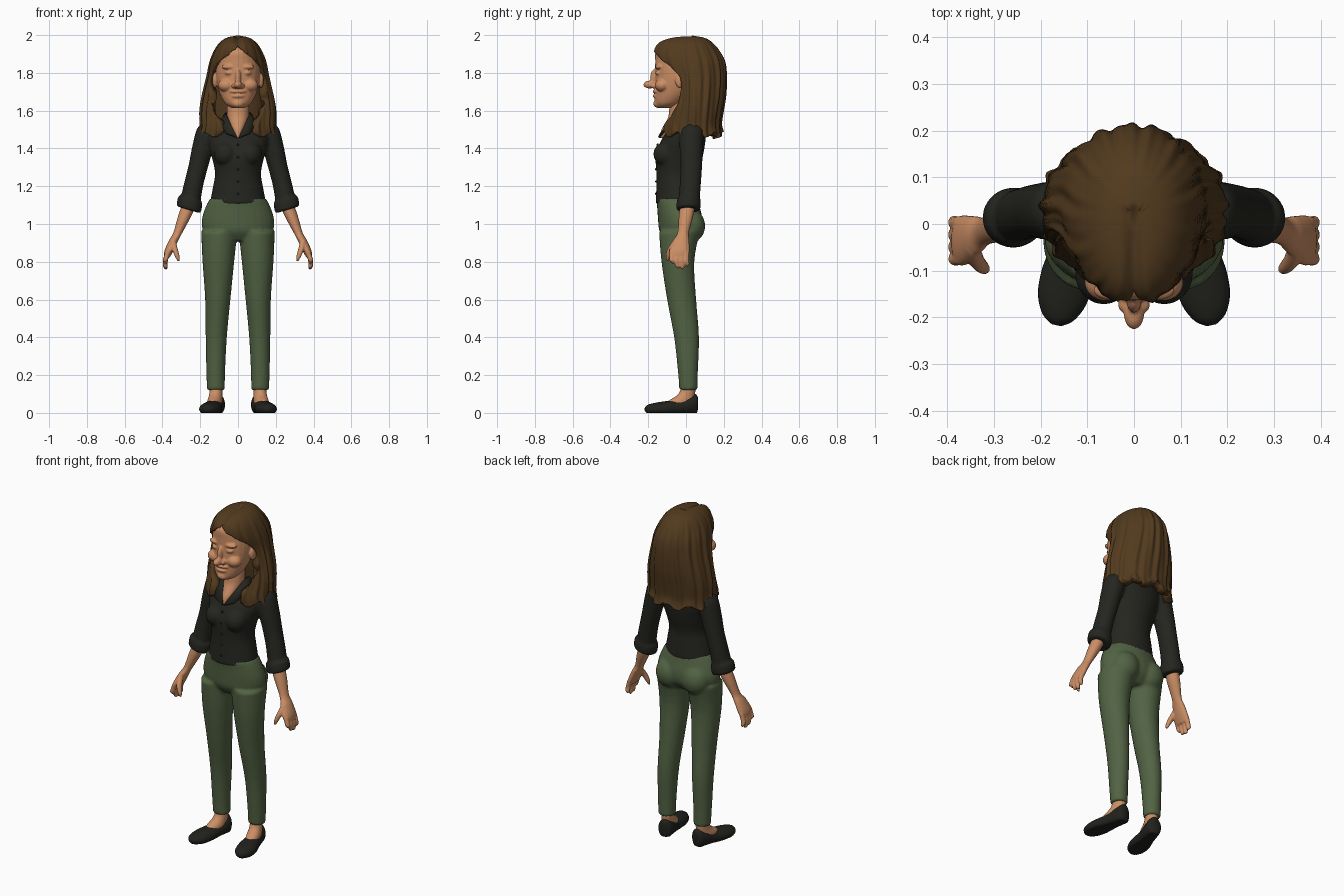
import bpy, bmesh, math
from mathutils import Matrix, Vector


def material(name, rgb):
    m = bpy.data.materials.new(name)
    m.diffuse_color = (*rgb, 1)
    return m


SKIN = material("skin", (.60, .27, .13))
HAIR = material("brown_hair", (.085, .043, .013))
GREEN = material("green_cloth", (.085, .125, .057))
BLACK = material("black_cloth", (.018, .019, .014))
SHOE = material("black_leather", (.015, .016, .012))


def spline(rows, steps):
    """Catmull-Rom interpolation through rows of equal length."""
    out = []
    for i in range(len(rows) - 1):
        a, b, c, d = (rows[max(i - 1, 0)], rows[i], rows[i + 1],
                      rows[min(i + 2, len(rows) - 1)])
        for k in range(steps):
            t = k / steps
            out.append([.5 * (2 * q + (r - p) * t + (2 * p - 5 * q + 4 * r - s) * t * t
                              + (3 * q - p - 3 * r + s) * t ** 3)
                        for p, q, r, s in zip(a, b, c, d)])
    return out + [list(rows[-1])]


def loft(bm, rings, side=1, tilt=0, n=28, steps=4):
    """Closed loft through rings (cx, cy, z, rx, ry)."""
    loops = []
    for cx, cy, z, rx, ry in spline(rings, steps):
        loops.append([bm.verts.new((side * (cx + rx * math.cos(a)), cy + ry * math.sin(a),
                                    z + tilt * rx * math.cos(a)))
                      for a in (2 * math.pi * k / n for k in range(n))])
    for p, q in zip(loops, loops[1:]):
        for k in range(n):
            bm.faces.new((p[k], p[(k + 1) % n], q[(k + 1) % n], q[k]))
    bm.faces.new(loops[0][::-1])
    bm.faces.new(loops[-1])
    return [v for l in loops for v in l]


def blob(bm, c, r):
    bmesh.ops.create_uvsphere(bm, u_segments=20, v_segments=12, radius=1,
                              matrix=Matrix.Translation(c) @ Matrix.Diagonal((*r, 1)))


def blobs(bm, c, r):
    """Mirrored pair of ellipsoids."""
    for s in (-1, 1):
        blob(bm, (s * c[0], c[1], c[2]), r)


def finish(bm, name, mat, voxel=0, smooth=0):
    bmesh.ops.recalc_face_normals(bm, faces=bm.faces)
    for f in bm.faces:
        f.smooth = True
    me = bpy.data.meshes.new(name)
    bm.to_mesh(me)
    bm.free()
    me.materials.append(mat)
    ob = bpy.data.objects.new(name, me)
    bpy.context.collection.objects.link(ob)
    if voxel:
        m = ob.modifiers.new("blend", 'REMESH')
        m.mode, m.voxel_size, m.use_smooth_shade = 'VOXEL', voxel, True
        m = ob.modifiers.new("soften", 'SMOOTH')
        m.factor, m.iterations = .5, smooth
    return ob


# Trousers: pelvis, buttocks and two tapered legs
bm = bmesh.new()
loft(bm, [(0, -.035, .91, .10, .07), (0, -.03, .96, .18, .11), (0, -.03, 1.02, .192, .118),
          (0, -.04, 1.09, .172, .113), (0, -.048, 1.135, .148, .112)])
blobs(bm, (.085, .022, .99), (.085, .08, .09))
for s in (-1, 1):
    loft(bm, [(.117, .013, .12, .047, .048), (.118, .01, .22, .05, .053),
              (.115, .003, .40, .056, .066), (.107, -.023, .60, .067, .077),
              (.104, -.043, .80, .084, .087), (.099, -.035, .96, .096, .108)], s)
finish(bm, "trousers", GREEN, .009, 4)

# Blouse: torso, bust, sleeves and rolled cuffs
bm = bmesh.new()
loft(bm, [(0, -.045, 1.105, .15, .116), (0, -.045, 1.2, .132, .112), (0, -.045, 1.27, .122, .112),
          (0, -.035, 1.36, .14, .125), (0, -.015, 1.44, .163, .118), (0, .005, 1.5, .16, .1),
          (0, .005, 1.54, .11, .085), (0, .0, 1.575, .066, .062)])
blobs(bm, (.065, -.105, 1.37), (.062, .068, .065))
for s in (-1, 1):
    loft(bm, [(.13, .03, 1.535, .03, .03), (.155, .03, 1.5, .058, .062), (.185, .028, 1.41, .055, .062),
              (.212, .028, 1.3, .05, .057), (.237, .022, 1.2, .05, .056),
              (.258, .014, 1.09, .054, .056)], s, .2)
    loft(bm, [(.249, .016, 1.135, .056, .058), (.253, .015, 1.125, .064, .063),
              (.260, .013, 1.085, .065, .064), (.262, .012, 1.075, .058, .058)], s, .3)
finish(bm, "blouse", BLACK, .008, 3)

# Collar flaps
bm = bmesh.new()
for s in (-1, 1):
    pts = [(.066, .03, 1.595), (.064, -.05, 1.58), (.006, -.148, 1.462),
           (.066, -.135, 1.485), (.098, -.05, 1.535), (.09, .03, 1.55)]
    v = [bm.verts.new((s * x, y, z)) for x, y, z in pts]
    bm.faces.new((v[0], v[1], v[4], v[5]))
    bm.faces.new((v[1], v[2], v[3], v[4]))
finish(bm, "collar", BLACK).modifiers.new("cloth", 'SOLIDIFY').thickness = .012

# Button strip and buttons down the blouse front
bm = bmesh.new()
for k in range(5):
    blob(bm, (0, (-.150, -.160, -.158, -.157, -.159)[k], 1.42 - .065 * k), (.006, .006, .006))
finish(bm, "buttons", BLACK)

# Neck with open neckline
bm = bmesh.new()
loft(bm, [(0, -.125, 1.455, .006, .012), (0, -.09, 1.5, .03, .04), (0, -.055, 1.54, .047, .052),
          (0, -.035, 1.58, .058, .056), (0, -.03, 1.68, .058, .056)])
finish(bm, "neck", SKIN)

# Head with sculpted face
bm = bmesh.new()
loft(bm, [(0, -.105, 1.615, .035, .045), (0, -.09, 1.64, .07, .075), (0, -.06, 1.70, .1, .105),
          (0, -.045, 1.78, .116, .118), (0, -.03, 1.86, .115, .133), (0, -.02, 1.92, .095, .137),
          (0, -.01, 1.96, .05, .08)])
blob(bm, (0, -.165, 1.775), (.016, .025, .045))         # nose bridge
blob(bm, (0, -.192, 1.738), (.022, .034, .021))         # nose tip
blobs(bm, (.02, -.172, 1.732), (.015, .018, .014))      # nostrils
blobs(bm, (.062, -.125, 1.735), (.044, .04, .035))      # cheeks
blobs(bm, (.046, -.142, 1.832), (.042, .022, .014))     # brows
blobs(bm, (.046, -.143, 1.8), (.024, .02, .014))        # eyes
blob(bm, (0, -.155, 1.702), (.045, .022, .011))         # upper lip
blob(bm, (0, -.155, 1.677), (.036, .022, .011))         # lower lip
blob(bm, (0, -.143, 1.638), (.035, .03, .025))          # chin
blobs(bm, (.122, -.03, 1.76), (.014, .028, .04))        # ears
finish(bm, "head", SKIN, .005, 3)

# Forearms and hands
bm = bmesh.new()
for s in (-1, 1):
    loft(bm, [(.252, .012, 1.12, .038, .04), (.283, .0, 1.04, .035, .038),
              (.318, -.015, .955, .024, .03), (.34, -.025, .915, .025, .042),
              (.365, -.035, .86, .024, .054), (.376, -.036, .825, .016, .05)], s)
    for k, tip in enumerate((.79, .765, .76, .775)):      # fingers
        y = -.074 + .026 * k
        loft(bm, [(.37, y, .855, .014, .014), (.384, y - .002, .81, .014, .0135),
                  (.384, y + .003, tip + .012, .012, .012), (.381, y + .004, tip, .005, .005)], s, n=12)
    loft(bm, [(.345, -.05, .915, .015, .018), (.335, -.08, .87, .016, .018),     # thumb
              (.322, -.094, .83, .013, .014), (.315, -.098, .805, .006, .006)], s, n=12)
finish(bm, "forearms_and_hands", SKIN, .005, 2)

# Shoes: lofted heel to toe, flattened on the ground and turned outwards
bm = bmesh.new()
feet = bmesh.new()
for s in (-1, 1):
    place = Matrix.Translation((s * .118, 0, 0)) @ Matrix.Rotation(s * .22, 4, 'Z')
    vs = loft(bm, [(0, .05, -.063, .015, .035), (0, .045, -.05, .038, .056), (0, .04, -.01, .046, .05),
                   (0, .028, .05, .047, .042), (0, .022, .11, .056, .040), (0, .02, .165, .053, .034),
                   (0, .02, .205, .034, .024), (0, .02, .222, .01, .01)], s)
    for v in vs:
        x, y, z = v.co
        v.co = place @ Vector((x, -z, max(y, 0)))
    # Ankle and instep
    vs = loft(feet, [(0, -.03, .03, .04, .085), (0, -.022, .062, .038, .075), (0, -.002, .09, .035, .05),
                     (0, .01, .12, .034, .04), (0, .012, .17, .034, .038)], s)
    for v in vs:
        v.co = place @ v.co
finish(bm, "shoes", SHOE)
finish(feet, "feet", SKIN)

# Hair shell rows: z, half width, centre y, back depth, front depth, sweep from back
rows = [(1.475, .205, .03, .165, .165, 2.5), (1.52, .198, .03, .155, .165, 2.62),
        (1.6, .198, .03, .165, .13, 2.4), (1.68, .186, .03, .178, .11, 2.15),
        (1.78, .163, .03, .183, .14, 2.05), (1.86, .147, .02, .185, .185, 2.4),
        (1.92, .124, .01, .165, .183, 2.9), (1.96, .097, .01, .13, .16, math.pi),
        (1.985, .062, .01, .09, .105, math.pi), (1.998, .012, .01, .02, .02, math.pi)]
bm = bmesh.new()
N, loops = 120, []
for z, rx, cy, back, front, sweep in spline(rows, 6):
    low = max(0, min(1, (1.6 - z) / .12))
    loop = []
    for k in range(N + 1):
        a = min(sweep, math.pi) * (2 * k / N - 1)
        wave = .022 * math.cos(17 * a + 5 * (z - 1.5)) + .016 * math.cos(29 * a)
        part = math.exp(-((math.pi - abs(a)) / .18) ** 2)       # centre parting
        r = 1 + wave * min(1, (2.0 - z) * 8) - .04 * part
        x = rx * r * math.sin(a)
        y = cy + (back if math.cos(a) > 0 else front) * r * math.cos(a)
        groove = .014 * math.exp(-(x / .018) ** 2) * (y < .03) * (z > 1.9)
        loop.append(bm.verts.new((x, y, z - groove + low * .014 * math.cos(9 * a))))
    loops.append(loop)
for p, q in zip(loops, loops[1:]):
    for k in range(N):
        bm.faces.new((p[k], p[k + 1], q[k + 1], q[k]))
bm.faces.new(loops[-1][:-1])
bmesh.ops.remove_doubles(bm, verts=bm.verts, dist=.0005)
hair = finish(bm, "hair", HAIR)
m = hair.modifiers.new("thickness", 'SOLIDIFY')
m.thickness, m.offset = .045, -1

# Inner hair mass behind the neck
bm = bmesh.new()
loft(bm, [(0, .09, 1.515, .13, .075), (0, .09, 1.6, .15, .09), (0, .08, 1.75, .13, .1),
          (0, .06, 1.88, .1, .09)])
finish(bm, "inner_hair", HAIR)
